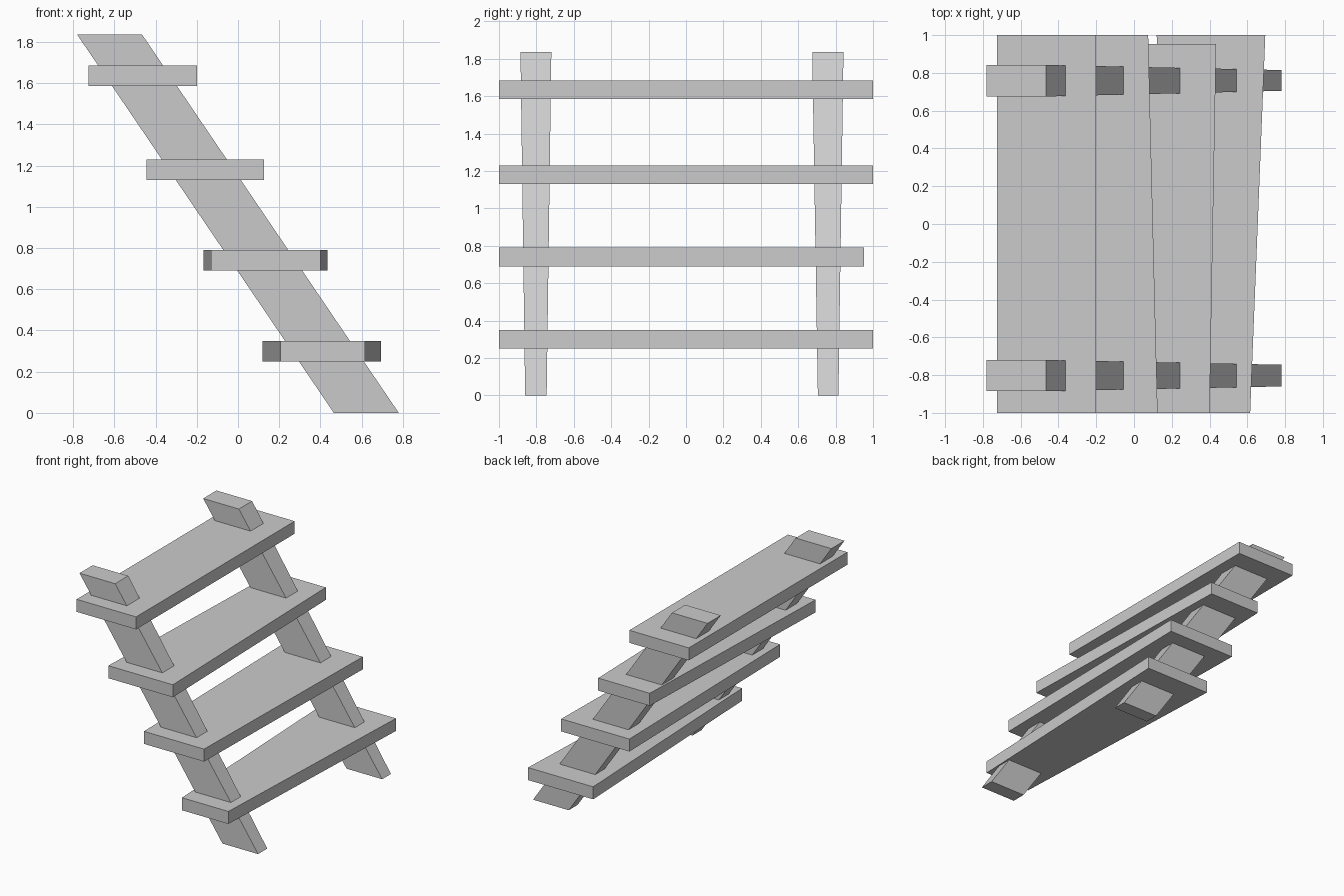
import bpy

cube = bpy.data.objects.get("Cube")
if cube:
    bpy.data.objects.remove(cube, do_unlink=True)

grey = bpy.data.materials.new("plain grey")
grey.use_nodes = True
colour = (0.6, 0.6, 0.6, 1)
grey.diffuse_color = colour
grey.node_tree.nodes["Principled BSDF"].inputs["Base Color"].default_value = colour


def loft(name, start, end):
    """Join two matching four-point outlines into a closed block."""
    faces = [(3, 2, 1, 0), (4, 5, 6, 7)]
    faces += [(i, (i + 1) % 4, (i + 1) % 4 + 4, i + 4) for i in range(4)]
    mesh = bpy.data.meshes.new(name)
    mesh.from_pydata(start + end, [], faces)
    mesh.materials.append(grey)
    mesh.validate()
    obj = bpy.data.objects.new(name, mesh)
    bpy.context.collection.objects.link(obj)
    return obj


def flat(x0, x1, y0, y1, z):
    return [(x0, y0, z), (x1, y0, z), (x1, y1, z), (x0, y1, z)]


def upright(x0, x1, y, z0, z1):
    return [(x0, y, z0), (x0, y, z1), (x1, y, z1), (x1, y, z0)]


# Leaning side rails, tapering towards the foot
for name, foot, head in (("front_rail", (-0.86, -0.745), (-0.885, -0.72)),
                         ("back_rail", (0.705, 0.815), (0.675, 0.842))):
    loft(name, flat(0.465, 0.78, *foot, 0), flat(-0.78, -0.465, *head, 1.835))

# Uneven treads: base height, front x range, back x range, back y
treads = (
    (0.25, (0.205, 0.615), (0.12, 0.695), 1),
    (0.69, (-0.13, 0.4), (-0.167, 0.435), 0.953),
    (1.13, (-0.445, 0.125), (-0.38, 0.075), 1),
    (1.585, (-0.725, -0.2), (-0.725, -0.2), 1),
)
for i, (z, front, back, y) in enumerate(treads, 1):
    loft(f"tread_{i}", upright(*front, -1, z, z + 0.1),
         upright(*back, y, z, z + 0.1))
